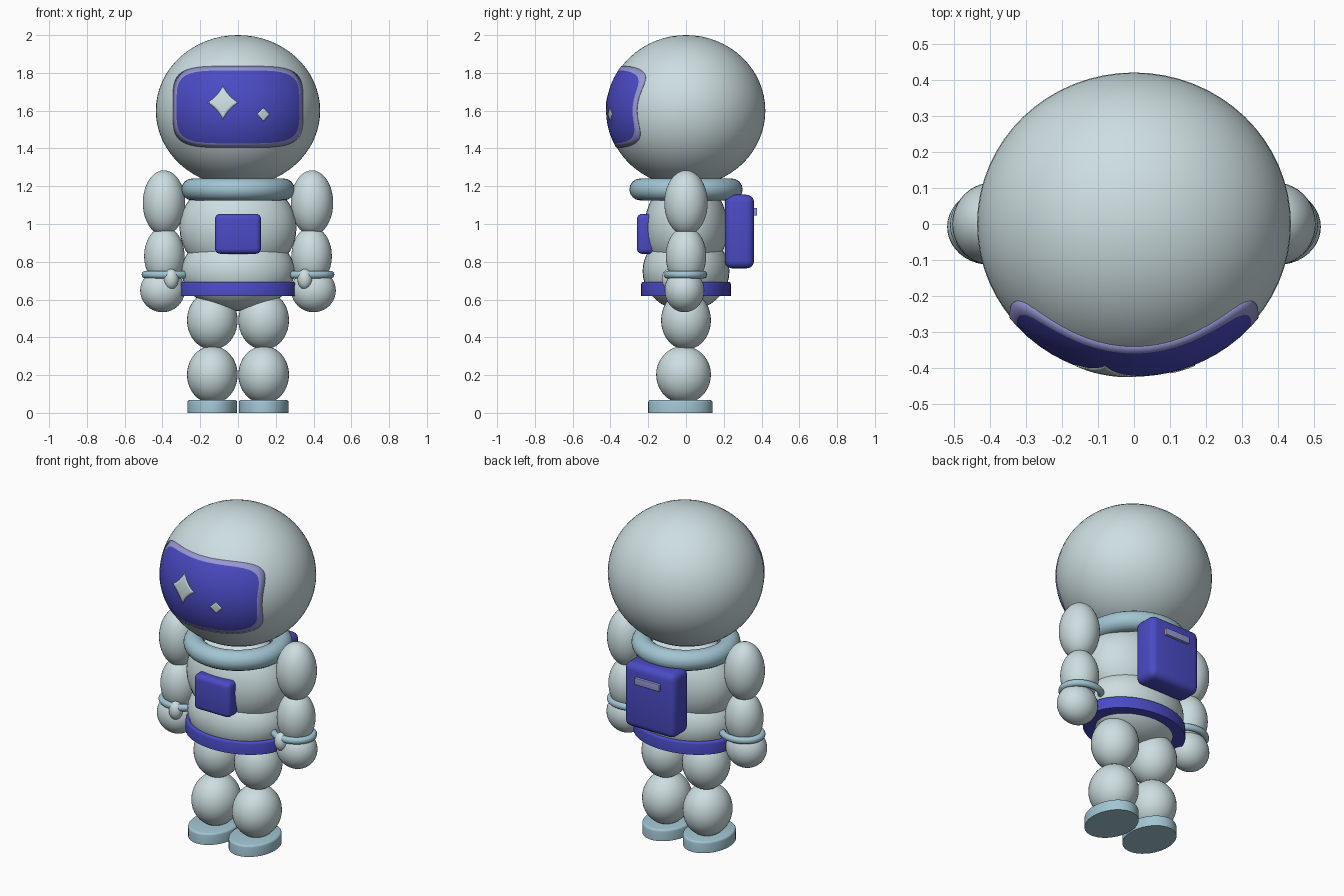
import bpy
import bmesh
from math import sin, cos, pi, radians, sqrt
from mathutils import Matrix, Vector

default = bpy.data.objects.get("Cube")
if default:
    bpy.data.objects.remove(default, do_unlink=True)


def material(name, rgb):
    mat = bpy.data.materials.new(name)
    mat.use_nodes = True
    color = (*rgb, 1)
    mat.diffuse_color = color
    bsdf = next(n for n in mat.node_tree.nodes if n.type == "BSDF_PRINCIPLED")
    bsdf.inputs["Base Color"].default_value = color
    return mat


WHITE = material("suit pale grey", (0.61, 0.73, 0.75))
TRIM = material("trim light blue", (0.36, 0.56, 0.65))
BLUE = material("deep blue", (0.07, 0.07, 0.56))
LILAC = material("soft lilac", (0.31, 0.31, 0.67))


def finish(name, bm, *mats):
    mesh = bpy.data.meshes.new(name)
    bm.to_mesh(mesh)
    bm.free()
    for mat in mats:
        mesh.materials.append(mat)
    for poly in mesh.polygons:
        poly.use_smooth = True
    mesh.set_sharp_from_angle(angle=radians(40))
    obj = bpy.data.objects.new(name, mesh)
    bpy.context.collection.objects.link(obj)
    return obj


def place(center, size):
    return Matrix.Translation(center) @ Matrix.Diagonal((*size, 1))


def ellipsoid(name, center, radii, mat=WHITE, segments=40):
    bm = bmesh.new()
    bmesh.ops.create_uvsphere(bm, u_segments=segments, v_segments=segments // 2,
                              radius=1, matrix=place(center, radii))
    return finish(name, bm, mat)


def disc(name, center, rx, ry, height, bevel, mat):
    """Elliptical cylinder with a rounded upper rim."""
    bm = bmesh.new()
    bmesh.ops.create_cone(bm, cap_ends=True, segments=48, radius1=1, radius2=1,
                          depth=1, matrix=place(center, (rx, ry, height)))
    rim = [e for e in bm.edges if all(v.co.z > center[2] for v in e.verts)]
    bmesh.ops.bevel(bm, geom=rim, offset=bevel, segments=3, profile=0.5, affect="EDGES")
    return finish(name, bm, mat)


def rounded_box(name, center, size, bevel, mat):
    bm = bmesh.new()
    bmesh.ops.create_cube(bm, size=1, matrix=place(center, size))
    bmesh.ops.bevel(bm, geom=bm.edges[:], offset=bevel, segments=4, profile=0.5,
                    affect="EDGES")
    return finish(name, bm, mat)


def torus(name, center, major, minor, mat, y_scale=1):
    bm = bmesh.new()
    steps, sides = 48, 16
    rings = []
    for i in range(steps):
        a = 2 * pi * i / steps
        ring = []
        for j in range(sides):
            b = 2 * pi * j / sides
            r = major + minor * cos(b)
            ring.append(bm.verts.new(Vector(center) + Vector(
                (r * cos(a), r * sin(a) * y_scale, minor * sin(b)))))
        rings.append(ring)
    for i in range(steps):
        p, q = rings[i], rings[(i + 1) % steps]
        for j in range(sides):
            k = (j + 1) % sides
            bm.faces.new((p[j], q[j], q[k], p[k]))
    return finish(name, bm, mat)


# Helmet
HEAD_Z = 1.6
HEAD = (0.435, 0.42, 0.40)
ellipsoid("helmet", (0, 0, HEAD_Z), HEAD, WHITE, 64)


def on_helmet(x, z, lift):
    a, b, c = (r + lift for r in HEAD)
    depth = 1 - (x / a) ** 2 - ((z - HEAD_Z) / c) ** 2
    return (x, -b * sqrt(max(depth, 0)), z)


def helmet_plate(name, center, outlines, lift, mats, fill_rings=10):
    """Curved plate: fills the first outline, then adds a band per further outline."""
    bm = bmesh.new()
    cx, cz = center
    levels = [[(x * k / fill_rings, z * k / fill_rings) for x, z in outlines[0]]
              for k in range(1, fill_rings + 1)] + outlines[1:]
    rings = [[bm.verts.new(on_helmet(cx + x, cz + z, lift)) for x, z in level]
             for level in levels]
    hub = bm.verts.new(on_helmet(cx, cz, lift))
    n = len(outlines[0])
    for i in range(n):
        j = (i + 1) % n
        bm.faces.new((hub, rings[0][i], rings[0][j]))
        for k in range(len(rings) - 1):
            p, q = rings[k], rings[k + 1]
            face = bm.faces.new((p[i], q[i], q[j], p[j]))
            face.material_index = max(0, k + 2 - fill_rings)
    obj = finish(name, bm, *mats)
    solid = obj.modifiers.new("thickness", "SOLIDIFY")
    solid.thickness = 0.006
    solid.offset = -1
    return obj


def soft_rectangle(half_w, half_h, power=4.5, count=96):
    points = []
    for i in range(count):
        c, s = cos(2 * pi * i / count), sin(2 * pi * i / count)
        r = (abs(c) ** power + abs(s) ** power) ** (-1 / power)
        points.append((half_w * r * c, half_h * r * s))
    return points


def sparkle(half_w, half_h, power, count=40):
    def curve(t):
        return (1 if t >= 0 else -1) * abs(t) ** power
    return [(half_w * curve(cos(2 * pi * i / count)), half_h * curve(sin(2 * pi * i / count)))
            for i in range(count)]


# Visor with its pale border and two glints
helmet_plate("visor", (0, 1.62), [soft_rectangle(0.325, 0.193), soft_rectangle(0.345, 0.216)],
             0.003, (BLUE, LILAC))
helmet_plate("large_glint", (-0.08, 1.643), [sparkle(0.085, 0.092, 2.6)], 0.006, (WHITE,), 4)
helmet_plate("small_glint", (0.135, 1.58), [sparkle(0.034, 0.036, 2.1)], 0.006, (WHITE,), 3)

# Torso
torus("collar", (0, 0, 1.183), 0.242, 0.058, TRIM)
ellipsoid("chest", (0, 0, 0.98), (0.31, 0.22, 0.27))
ellipsoid("belly", (0, 0, 0.75), (0.30, 0.23, 0.21))
disc("belt", (0, 0, 0.657), 0.31, 0.237, 0.074, 0.012, BLUE)
rounded_box("chest_panel", (0, -0.21, 0.948), (0.244, 0.1, 0.212), 0.028, BLUE)

# Backpack
rounded_box("backpack", (0, 0.283, 0.96), (0.34, 0.155, 0.39), 0.04, BLUE)
rounded_box("backpack_bar", (0, 0.365, 1.065), (0.165, 0.024, 0.042), 0.004, LILAC)

# Limbs, one set per side
for side, sx in (("left", 1), ("right", -1)):
    ellipsoid(side + "_upper_arm", (sx * 0.392, 0, 1.112), (0.112, 0.115, 0.172))
    ellipsoid(side + "_forearm", (sx * 0.39, 0, 0.83), (0.107, 0.107, 0.155))
    torus(side + "_cuff", (sx * 0.375, -0.002, 0.732), 0.115, 0.02, TRIM, 0.85)
    ellipsoid(side + "_hand", (sx * 0.4, -0.008, 0.648), (0.118, 0.105, 0.115))
    ellipsoid(side + "_thumb", (sx * 0.354, -0.09, 0.708), (0.039, 0.038, 0.054))
    ellipsoid(side + "_thigh", (sx * 0.136, 0, 0.49), (0.134, 0.132, 0.155))
    ellipsoid(side + "_shin", (sx * 0.136, -0.013, 0.202), (0.134, 0.145, 0.152))
    disc(side + "_shoe", (sx * 0.136, -0.03, 0.034), 0.132, 0.17, 0.068, 0.012, TRIM)
